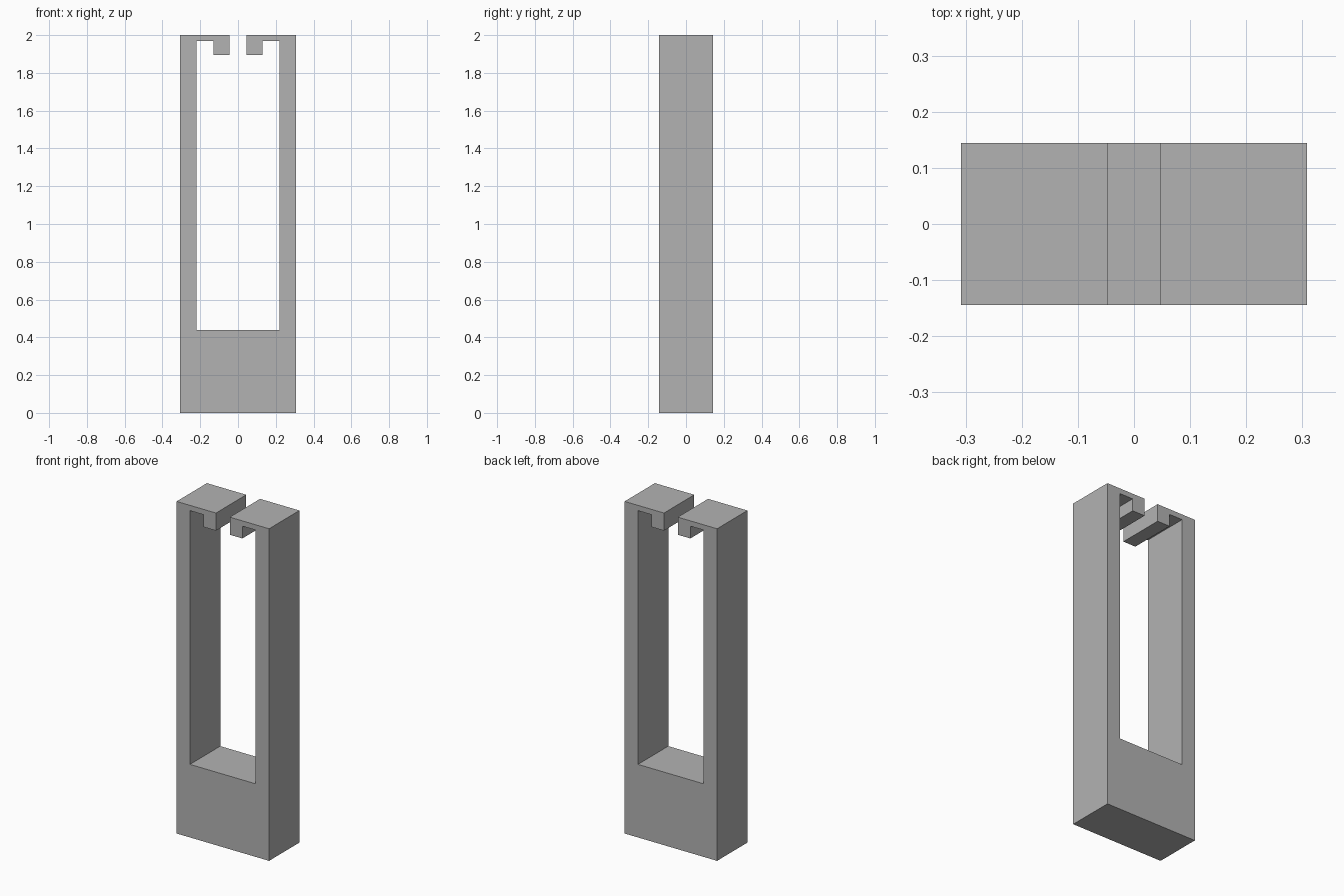
import bpy
import bmesh

cube = bpy.data.objects.get("Cube")
if cube:
    bpy.data.objects.remove(cube, do_unlink=True)

# Plain grey material
GREY = (0.45, 0.45, 0.45, 1)
grey = bpy.data.materials.new("plain grey")
grey.use_nodes = True
grey.diffuse_color = GREY
grey.node_tree.nodes["Principled BSDF"].inputs["Base Color"].default_value = GREY

# Main dimensions
HALF_DEPTH = 0.144
HALF_WIDTH = 0.308
INNER_WALL = 0.219
LIP_INNER = 0.13
HALF_SLOT = 0.046
FLOOR = 0.44
LIP_BOTTOM = 1.894
ROOF = 1.968
TOP = 2.0

# Right half of the slotted profile, from the base round to the floor
half = [
    (HALF_WIDTH, 0), (HALF_WIDTH, TOP), (HALF_SLOT, TOP),
    (HALF_SLOT, LIP_BOTTOM), (LIP_INNER, LIP_BOTTOM), (LIP_INNER, ROOF),
    (INNER_WALL, ROOF), (INNER_WALL, FLOOR),
]
outline = half + [(-x, z) for x, z in reversed(half)]

# Extrude the outline through the depth
bm = bmesh.new()
face = bm.faces.new([bm.verts.new((x, -HALF_DEPTH, z)) for x, z in outline])
extruded = bmesh.ops.extrude_face_region(bm, geom=[face])["geom"]
moved = [v for v in extruded if isinstance(v, bmesh.types.BMVert)]
bmesh.ops.translate(bm, verts=moved, vec=(0, 2 * HALF_DEPTH, 0))
bmesh.ops.recalc_face_normals(bm, faces=bm.faces)

mesh = bpy.data.meshes.new("slotted_frame")
bm.to_mesh(mesh)
bm.free()
mesh.materials.append(grey)
frame = bpy.data.objects.new("slotted_frame", mesh)
bpy.context.collection.objects.link(frame)
